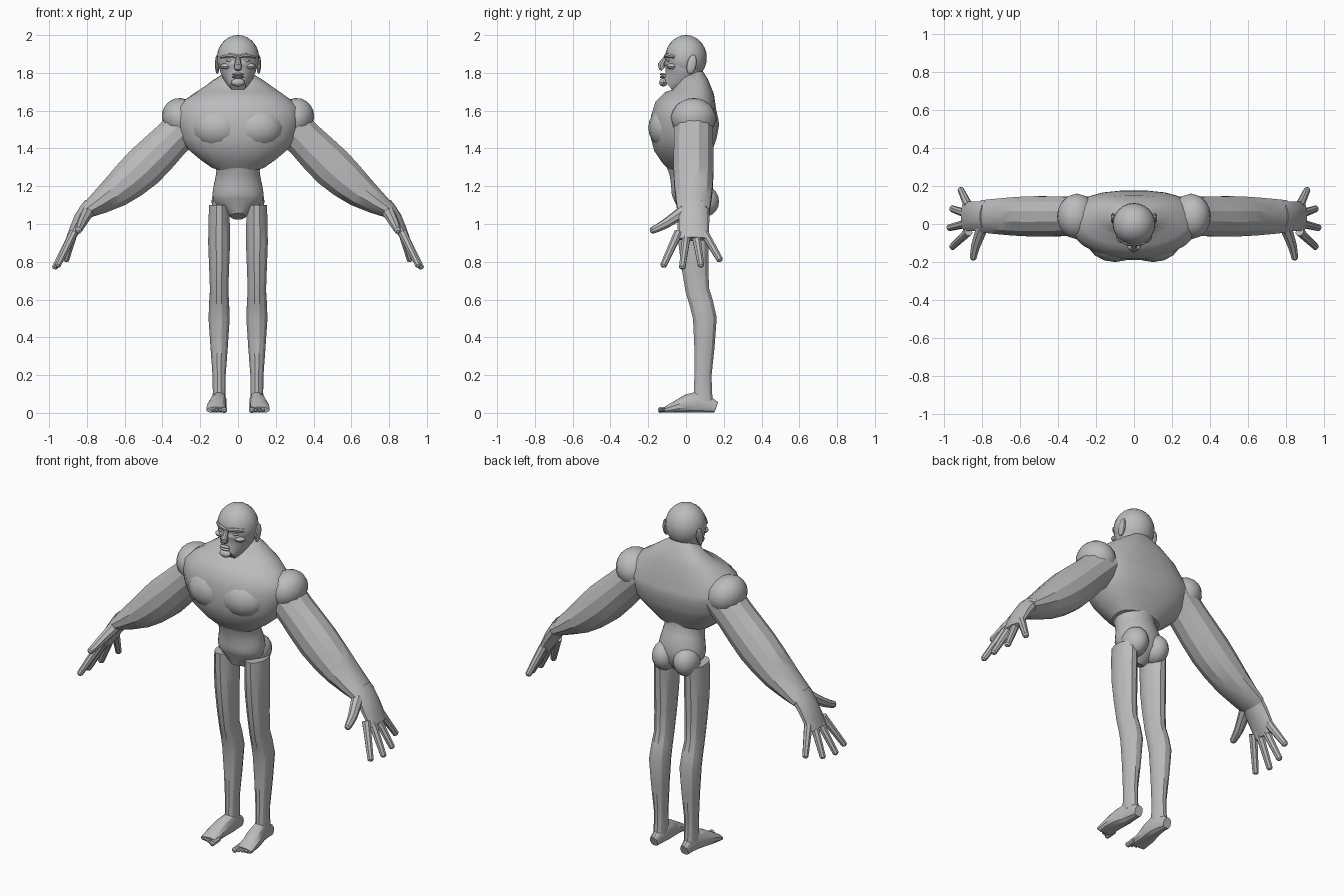
import bpy
import bmesh
from math import cos, sin, tau, radians
from mathutils import Vector, Matrix

default_cube = bpy.data.objects.get("Cube")
if default_cube:
    bpy.data.objects.remove(default_cube)

clay = bpy.data.materials.new("clay_grey")
clay.use_nodes = True
clay.diffuse_color = (.5, .5, .5, 1)
clay.node_tree.nodes["Principled BSDF"].inputs["Base Color"].default_value = clay.diffuse_color

X_AXIS, Y_AXIS, Z_AXIS = Matrix.Identity(3)
ARM_DEPTH = .04     # how far the arms sit behind the centre
LEG_OFFSET = .1     # how far each leg stands from the centre


def finish(name, bm, mirror, crease):
    """Turn a bmesh into an object, mirrored across x when it is one of a pair."""
    bmesh.ops.recalc_face_normals(bm, faces=bm.faces)
    mesh = bpy.data.meshes.new(name)
    bm.to_mesh(mesh)
    bm.free()
    mesh.materials.append(clay)
    mesh.shade_smooth()
    mesh.set_sharp_from_angle(angle=radians(crease))
    obj = bpy.data.objects.new(name, mesh)
    bpy.context.collection.objects.link(obj)
    if mirror:
        modifier = obj.modifiers.new("mirror", "MIRROR")
        modifier.use_mirror_merge = False


def spline(rings, steps):
    """Pass a smooth curve through the rings, blending place and size together."""
    rings = [Vector(ring) for ring in rings]
    padded = [rings[0], *rings, rings[-1]]
    curve = []
    for before, start, end, after in zip(padded, padded[1:], padded[2:], padded[3:]):
        for step in range(steps):
            t = step / steps
            bend = before * 2 - start * 5 + end * 4 - after
            twist = (start - end) * 3 + after - before
            curve.append(start + (end - before + (bend + twist * t) * t) * (t / 2))
    return curve + [rings[-1]]


def power(value, exponent):
    return abs(value) ** exponent * (1 if value >= 0 else -1)


def loft(name, rings, reference, sides=12, steps=2, mirror=True, crease=28, square=1, tip=False):
    """Skin ellipses (x, y, z, radius along reference, radius across) along a path."""
    rings = spline(rings, steps)
    points = [Vector(ring[:3]) for ring in rings]
    sizes = [ring[3:] for ring in rings]
    if tip:
        ahead = (points[-1] - points[-2]).normalized()
        points.append(points[-1] + ahead * min(sizes[-1]) / 2)
        sizes.append([size / 2 for size in sizes[-1]])
    bm = bmesh.new()
    loops = []
    last = len(points) - 1
    for index, (centre, (wide, deep)) in enumerate(zip(points, sizes)):
        along = (points[min(index + 1, last)] - points[max(index - 1, 0)]).normalized()
        across = (reference - along * reference.dot(along)).normalized()
        normal = along.cross(across)
        loop = []
        for side in range(sides):
            angle = tau * (side + .5) / sides
            exponent = square if sin(angle) > 0 else 1
            offset = (across * wide * power(cos(angle), exponent)
                      + normal * deep * power(sin(angle), exponent))
            loop.append(bm.verts.new(centre + offset))
        loops.append(loop)
    for low, high in zip(loops, loops[1:]):
        for side in range(sides):
            bm.faces.new((low[side - 1], low[side], high[side], high[side - 1]))
    bm.faces.new(loops[0])
    bm.faces.new(loops[-1])
    finish(name, bm, mirror, crease)


def stack(name, bottom, step, levels, square=1):
    """Loft evenly spaced upright levels, each given as half width, front and back."""
    rings = [(0, (front + back) / 2, bottom + step * index, half, (back - front) / 2)
             for index, (half, front, back) in enumerate(levels)]
    loft(name, rings, X_AXIS, sides=24, mirror=False, crease=35, square=square)


def blob(name, centre, size, mirror=True, turn=0, axis="X", detail=12):
    """Stretched sphere, optionally turned about one axis."""
    bm = bmesh.new()
    place = Matrix.Translation(centre) @ Matrix.Rotation(radians(turn), 4, axis)
    bmesh.ops.create_uvsphere(bm, u_segments=detail, v_segments=detail // 2 + 2, radius=1,
                              matrix=place @ Matrix.Diagonal((*size, 1)))
    finish(name, bm, mirror, crease=32)


# Trunk: broad ribcage rising into the neck, narrow waist and pelvis
stack("ribcage_and_neck", 1.3, .1, [
    (.14, -.09, .1), (.27, -.17, .15), (.32, -.19, .17),
    (.33, -.17, .18), (.22, -.07, .15), (.07, -.03, .09)], square=.75)
stack("abdomen", 1.04, .08, [
    (.04, -.04, .06), (.13, -.07, .14), (.13, -.08, .14),
    (.115, -.09, .11), (.14, -.12, .11)])
blob("chest_muscle", (.1, -.08, 1.51), (.15, .12, .12), detail=16)
blob("shoulder_muscle", (.3, ARM_DEPTH, 1.56), (.1, .12, .11), turn=35, axis="Y", detail=16)
blob("buttock", (.07, .09, 1.12), (.07, .085, .085), detail=16)

# Head
stack("face", 1.73, .05, [
    (.04, -.13, -.05), (.08, -.13, .06), (.1, -.115, .09), (.1, -.1, .1)])
blob("cranium", (0, 0, 1.88), (.112, .11, .12), mirror=False, detail=24)
loft("nose", [(0, -.1, 1.89, .01, .01), (0, -.13, 1.84, .02, .02), (0, -.12, 1.82, .018, .014)],
     X_AXIS, sides=10, mirror=False)
loft("brow", [(0, -.107, 1.885, .01, .01), (.045, -.1, 1.893, .012, .012), (.09, -.06, 1.885, .01, .01)],
     Y_AXIS, sides=8)
blob("eye", (.043, -.09, 1.866), (.02, .013, .01))
blob("cheekbone", (.065, -.075, 1.835), (.03, .025, .016), turn=30, axis="Z")
for lip, height in {"upper_lip": 1.792, "lower_lip": 1.778}.items():
    blob(lip, (0, -.125, height), (.032, .014, .007), mirror=False)
blob("chin", (0, -.12, 1.75), (.036, .022, .022), mirror=False)
blob("ear", (.11, .03, 1.845), (.012, .026, .052), turn=-12)

# Arms: shoulder, upper arm and forearm in one tapering form
arm_path = [(.25, 1.55, .11), (.35, 1.45, .105), (.5, 1.3, .116), (.65, 1.17, .09), (.8, 1.07, .042)]
loft("arm", [(x, ARM_DEPTH, z, .075 + thick * .3, thick) for x, z, thick in arm_path], Y_AXIS)

# Hands: fanned fingers grow from the palm, the thumb points forward
loft("palm", [(.775, ARM_DEPTH, 1.1, .08, .045), (.83, ARM_DEPTH, 1.03, .08, .04),
              (.89, ARM_DEPTH, .92, .08, .022)], Y_AXIS)
for index, finger in enumerate(("index", "middle", "ring", "little")):
    drop = .01 * (index - 1) ** 2
    base = Vector((.87, .045 * index - .04, .955))
    end = Vector((.97 - drop * 1.5, .1 * index - .12, .77 + drop))
    loft(finger + "_finger", [(*base, .024, .024), (*end, .018, .017)], Y_AXIS, sides=8, tip=True)
loft("thumb", [(.79, 0, 1.075, .035, .035), (.83, -.11, 1, .026, .026), (.845, -.18, .965, .019, .018)],
     Z_AXIS, sides=8, tip=True)

# Legs: straight thigh, narrow knee, calf set back over the heel
leg_path = [(.04, 1.1, .055, .09), (.04, .9, .06, .083), (.06, .65, .05, .065),
            (.1, .5, .058, .065), (.09, .2, .036, .047), (.09, .06, .036, .055)]
loft("leg", [(LEG_OFFSET, *ring) for ring in leg_path], X_AXIS)

# Feet: flat soles with a row of shortening toes
foot_path = [(.16, .025, .03), (.06, .04, .058), (-.04, .05, .036), (-.11, .052, .016)]
loft("foot", [(LEG_OFFSET + .015 * (wide > .04), y, high, wide, high) for y, wide, high in foot_path],
     -X_AXIS, square=.7)
for index in range(5):
    radius = .011 if index else .016
    start = Vector((.073 + .02 * index, -.08, .02))
    end = start + Vector((0, .009 * index - .06, -.005))
    loft("toe", [(*start, radius, radius), (*end, radius, radius)], X_AXIS, sides=8, tip=True)
